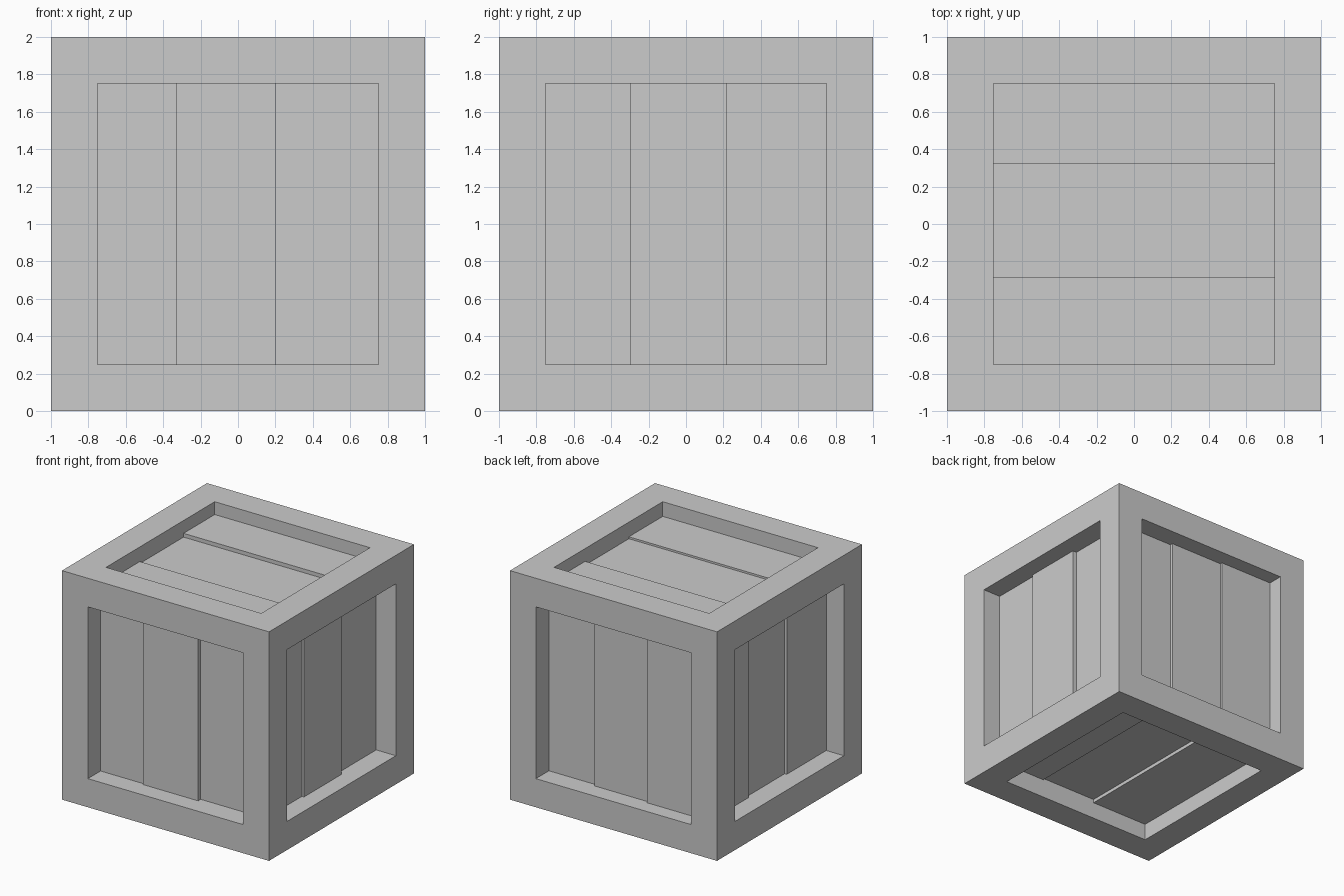
import bpy, bmesh
from mathutils import Vector

if "Cube" in bpy.data.objects:
    bpy.data.objects.remove(bpy.data.objects["Cube"])

HALF, BEAM = 1.0, 0.25
OPEN = HALF - BEAM
CENTRE = Vector((0, 0, HALF))


def add_object(name, bm):
    bmesh.ops.recalc_face_normals(bm, faces=bm.faces)
    mesh = bpy.data.meshes.new(name)
    bm.to_mesh(mesh)
    bm.free()
    obj = bpy.data.objects.new(name, mesh)
    bpy.context.collection.objects.link(obj)
    return obj


# Open frame: inset every cube face, sink it by one beam width, drop the caps
bm = bmesh.new()
bmesh.ops.create_cube(bm, size=2 * HALF)
caps = bm.faces[:]
bmesh.ops.inset_individual(bm, faces=caps, thickness=BEAM, depth=0, use_even_offset=True)
bmesh.ops.inset_individual(bm, faces=caps, thickness=0, depth=-BEAM, use_even_offset=True)
bmesh.ops.delete(bm, geom=caps, context='FACES')
bmesh.ops.remove_doubles(bm, verts=bm.verts, dist=0.001)
bmesh.ops.translate(bm, verts=bm.verts, vec=CENTRE)
add_object("crate_frame", bm)


# One plank filling a strip u0..u1 of an opening, its face sunk by depth
def plank(name, across, normal, u0, u1, depth):
    u, n = Vector(across), Vector(normal)
    v = n.cross(u)
    bm = bmesh.new()
    bmesh.ops.create_cube(bm, size=1)
    for vert in bm.verts:
        a, b, c = vert.co + Vector((0.5, 0.5, 0.5))
        vert.co = (CENTRE + u * (u0 + a * (u1 - u0)) + v * (2 * b - 1) * OPEN
                   + n * (OPEN + c * (BEAM - depth)))
    add_object(name, bm)


# Side: (across axis, outward normal, two seams, three plank depths)
sides = {
    "front": ((1, 0, 0), (0, -1, 0), (-0.33, 0.203), (0.175, 0.16, 0.195)),
    "right": ((0, 1, 0), (1, 0, 0), (-0.30, 0.22), (0.172, 0.152, 0.19)),
    "back": ((-1, 0, 0), (0, 1, 0), (-0.293, 0.23), (0.18, 0.155, 0.135)),
    "left": ((0, -1, 0), (-1, 0, 0), (-0.325, 0.205), (0.168, 0.19, 0.17)),
    "top": ((0, 1, 0), (0, 0, 1), (-0.283, 0.32), (0.128, 0.145, 0.112)),
    "bottom": ((-1, 0, 0), (0, 0, -1), (-0.355, 0.19), (0.165, 0.178, 0.147)),
}
for side, (across, normal, seams, depths) in sides.items():
    edges = (-OPEN, *seams, OPEN)
    for i, depth in enumerate(depths):
        plank(f"{side}_plank_{i + 1}", across, normal, edges[i], edges[i + 1], depth)
